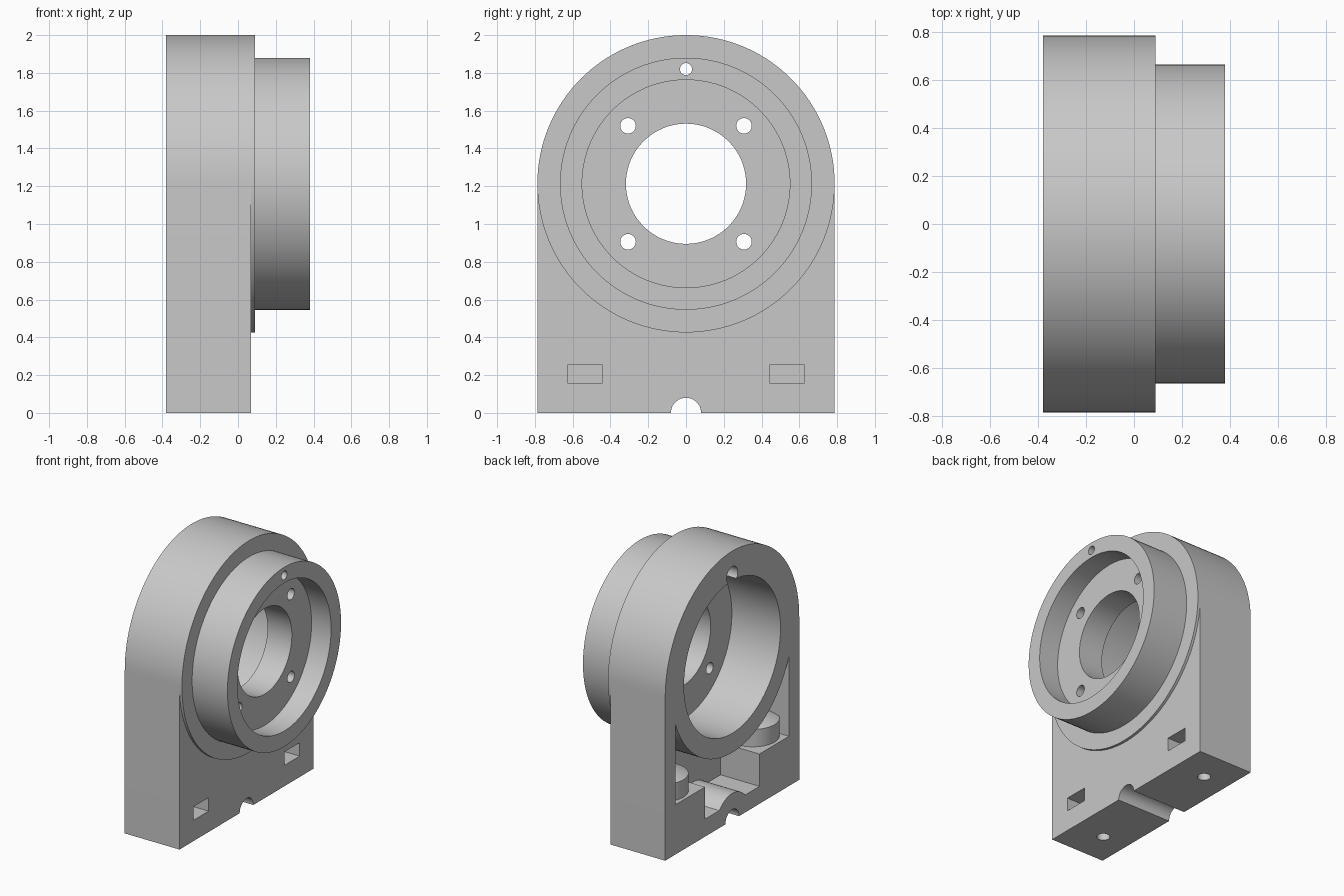
import bpy
import bmesh
from math import sin, cos, pi, asin, acos

if "Cube" in bpy.data.objects:
    bpy.data.objects.remove(bpy.data.objects["Cube"])

AXIS_Z = 1.213      # height of the main bore
OUTER = 0.787       # arch radius and half width
BACK, FACE = -0.38, 0.07
SEG = 128

grey = bpy.data.materials.new("light_grey")
grey.use_nodes = True
grey.diffuse_color = (0.58, 0.58, 0.58, 1)
grey.node_tree.nodes["Principled BSDF"].inputs["Base Color"].default_value = (0.58, 0.58, 0.58, 1)


def arc(r, z, a0, a1, n):
    """Points (y, z) on an arc around (0, z), both ends included."""
    return [(r * cos(a0 + (a1 - a0) * i / n), z + r * sin(a0 + (a1 - a0) * i / n))
            for i in range(n + 1)]


def circle(r, y=0.0, z=AXIS_Z, n=SEG):
    return [(y + r * cos(2 * pi * i / n), z + r * sin(2 * pi * i / n)) for i in range(n)]


def finish(name, bm):
    bmesh.ops.recalc_face_normals(bm, faces=bm.faces)
    mesh = bpy.data.meshes.new(name)
    bm.to_mesh(mesh)
    bm.free()
    mesh.materials.append(grey)
    obj = bpy.data.objects.new(name, mesh)
    bpy.context.collection.objects.link(obj)
    return obj


def prism(name, outline, x0, x1):
    """Extrude a (y, z) outline along x."""
    bm = bmesh.new()
    face = bm.faces.new([bm.verts.new((x0, y, z)) for y, z in outline])
    out = bmesh.ops.extrude_face_region(bm, geom=[face])
    moved = [v for v in out["geom"] if isinstance(v, bmesh.types.BMVert)]
    bmesh.ops.translate(bm, vec=(x1 - x0, 0, 0), verts=moved)
    return finish(name, bm)


def ring(name, section):
    """Turn a closed (x, radius) section around the bore axis."""
    bm = bmesh.new()
    loops = [[bm.verts.new((x, y, z)) for y, z in circle(r)] for x, r in section]
    for a, b in zip(loops, loops[1:] + loops[:1]):
        for i in range(SEG):
            j = (i + 1) % SEG
            bm.faces.new((a[i], a[j], b[j], b[i]))
    return finish(name, bm)


def upright(name, r0, r1, x, y, z0, z1):
    """Vertical cylinder or cone."""
    bm = bmesh.new()
    bmesh.ops.create_cone(bm, cap_ends=True, segments=48, radius1=r0, radius2=r1, depth=z1 - z0)
    bmesh.ops.translate(bm, vec=(x, y, (z0 + z1) / 2), verts=bm.verts)
    return finish(name, bm)


def cut(target, cutter):
    mod = target.modifiers.new("cut", "BOOLEAN")
    mod.operation = "DIFFERENCE"
    mod.solver = "EXACT"
    mod.object = cutter
    bpy.context.view_layer.objects.active = target
    bpy.ops.object.modifier_apply(modifier=mod.name)
    mesh = cutter.data
    bpy.data.objects.remove(cutter)
    bpy.data.meshes.remove(mesh)


# Arched housing
body = prism("arched_housing",
             arc(OUTER, AXIS_Z, 0, pi, SEG // 2) + [(-OUTER, 0), (OUTER, 0)], BACK, FACE)

# Collar with shallow front recess
collar = ring("front_collar", [(FACE, 0.318), (FACE, OUTER), (0.09, OUTER), (0.09, 0.667),
                               (0.38, 0.667), (0.38, 0.55), (0.22, 0.55), (0.22, 0.318)])

# Rear pocket under the bearing wall, with a raised rib over the cable groove
wall, shell, rib, floor, step, shelf = 0.665, 0.71, 0.2, 0.13, 0.32, 0.37
lean = acos(wall / shell)
rise = asin(floor / rib)
pocket = (arc(shell, AXIS_Z, pi + lean, 2 * pi - lean, 64)
          + [(wall, shelf), (step, shelf), (step, floor)]
          + arc(rib, 0, rise, pi - rise, 20)
          + [(-step, floor), (-step, shelf), (-wall, shelf)])
cut(body, prism("pocket", pocket, BACK - 0.1, -0.06))

# Rear bore, shaft hole and cable groove
cut(body, prism("bore", circle(0.567), BACK - 0.1, 0.02))
cut(body, prism("shaft", circle(0.318), -0.1, 0.2))
cut(body, prism("groove", circle(0.08, z=0, n=48), BACK - 0.1, 0.3))

# Notch at the top of the bore and small pin hole
cut(body, prism("notch", circle(0.065, z=1.82, n=40), BACK - 0.1, 0.02))
for part in (body, collar):
    cut(part, prism("pin", circle(0.032, z=1.82, n=32), -0.1, 0.5))
    # Four fixing holes
    for sy in (-1, 1):
        for sz in (-1, 1):
            cut(part, prism("fixing", circle(0.041, sy * 0.307, AXIS_Z + sz * 0.307, 32), -0.1, 0.5))

# Foot screws: nut slots, screw holes and domed pillars
SCREW_X = -0.175
for side, label in ((1, "back"), (-1, "front")):
    y = side * 0.535
    slot = [(y - 0.09, 0.155), (y + 0.09, 0.155), (y + 0.09, 0.255), (y - 0.09, 0.255)]
    cut(body, prism("slot", slot, SCREW_X - 0.09, 0.2))
    cut(body, upright("screw", 0.045, 0.045, SCREW_X, y, -0.1, 0.29))
    upright(label + "_screw_pillar", 0.18, 0.18, SCREW_X, y, 0.34, 0.5)
    upright(label + "_pillar_cap", 0.18, 0.05, SCREW_X, y, 0.5, 0.55)

# Smooth curved walls, crisp edges
bpy.ops.object.select_all(action="DESELECT")
for obj in bpy.context.collection.objects:
    if obj.type == "MESH" and obj.data.materials and obj.data.materials[0] == grey:
        obj.select_set(True)
        bpy.context.view_layer.objects.active = obj
bpy.ops.object.shade_smooth_by_angle()
